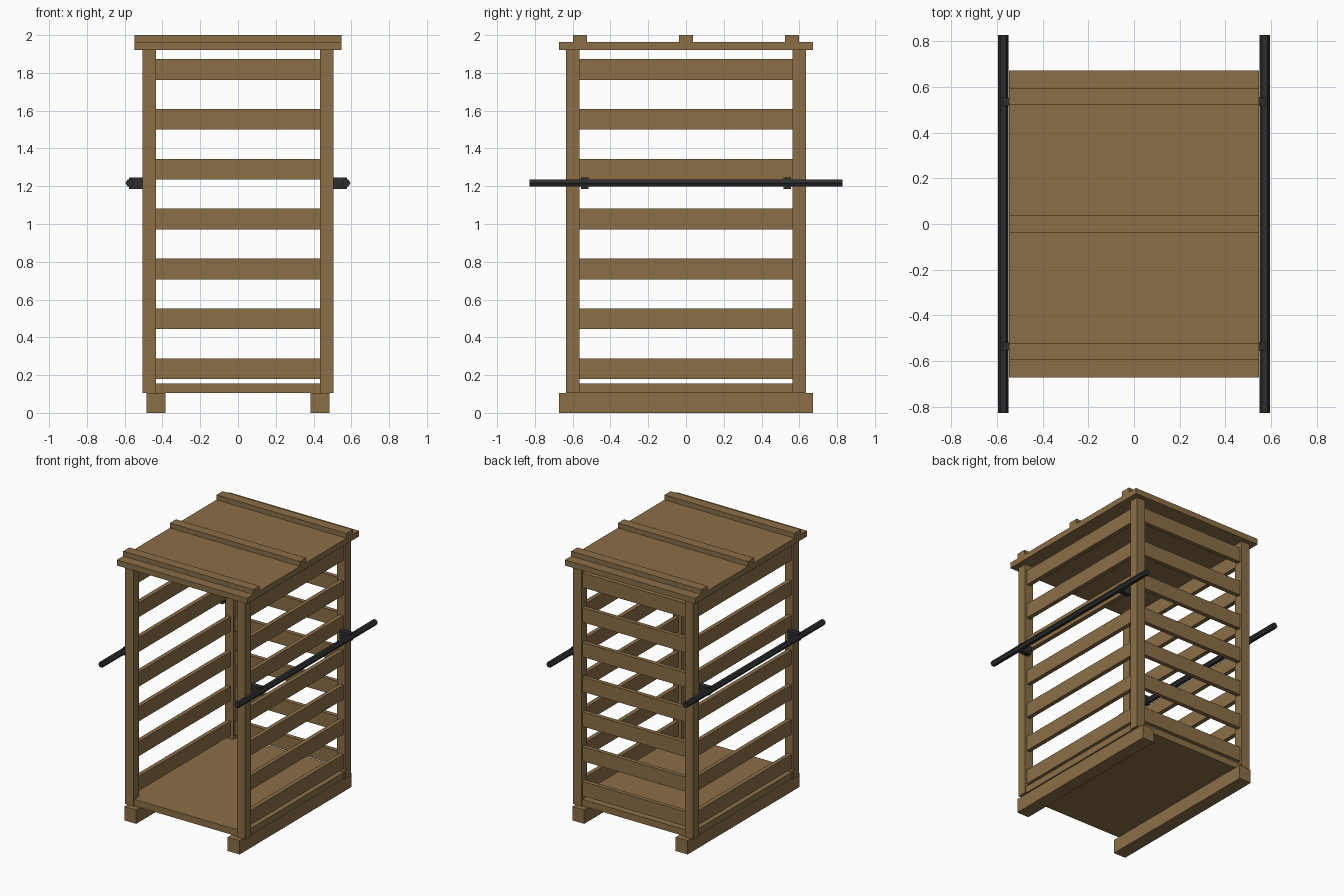
import bpy
import math

if "Cube" in bpy.data.objects:
    bpy.data.objects.remove(bpy.data.objects["Cube"])


def material(name, rgb):
    m = bpy.data.materials.new(name)
    m.diffuse_color = (*rgb, 1.0)
    m.use_nodes = True
    m.node_tree.nodes["Principled BSDF"].inputs["Base Color"].default_value = m.diffuse_color
    return m


WOOD = material("brown wood", (0.258, 0.159, 0.063))
IRON = material("dark iron", (0.027, 0.027, 0.028))


def box(name, x, y, z, mat=WOOD):
    """Axis-aligned box from (min, max) ranges."""
    bpy.ops.mesh.primitive_cube_add(
        size=1, location=(sum(x) / 2, sum(y) / 2, sum(z) / 2))
    o = bpy.context.object
    o.name = name
    o.scale = (x[1] - x[0], y[1] - y[0], z[1] - z[0])
    bpy.ops.object.transform_apply(location=False, rotation=False, scale=True)
    o.data.materials.append(mat)
    return o


def span(side, a, b):
    """Range a..b on the positive or mirrored negative side."""
    return (a, b) if side > 0 else (-b, -a)


HX, HY, POST = 0.505, 0.635, 0.07
IX, IY = HX - POST, HY - POST

# Floor and roof boards
box("floor", (-0.495, 0.495), (-0.625, 0.625), (0.105, 0.155))
box("roof", (-0.547, 0.547), (-0.673, 0.673), (1.92, 1.963))

# Battens across the roof
for y in (-0.56, 0.0, 0.56):
    box("roof_batten", (-0.547, 0.547), (y - 0.037, y + 0.037), (1.963, 2.0))

for s in (-1, 1):
    # Skid under the floor
    box("skid", span(s, 0.385, 0.485), (-0.673, 0.673), (0, 0.105))
    # Corner posts
    for t in (-1, 1):
        box("corner_post", span(s, IX, HX), span(t, IY, HY), (0.105, 1.92))

# Slats on both sides and the back; the front stays open
for i in range(7):
    z = 0.179 + i * 0.264
    zr = (z, z + 0.11)
    for s in (-1, 1):
        box("side_slat", span(s, 0.458, 0.49), (-IY, IY), zr)
    box("back_slat", (-IX, IX), (0.588, 0.62), zr)

# Hexagonal carrying poles with their brackets
for s in (-1, 1):
    bpy.ops.mesh.primitive_cylinder_add(
        vertices=6, radius=0.0225, depth=1.655,
        location=(s * 0.573, 0, 1.217), rotation=(math.pi / 2, 0, 0))
    pole = bpy.context.object
    pole.name = "carrying_pole"
    # Turn the section so that a corner points outwards
    for v in pole.data.vertices:
        v.co.x, v.co.y = v.co.y, -v.co.x
    pole.data.materials.append(IRON)
    for t in (-1, 1):
        box("pole_bracket", span(s, 0.49, 0.578), span(t, 0.517, 0.555),
            (1.186, 1.246), IRON)
